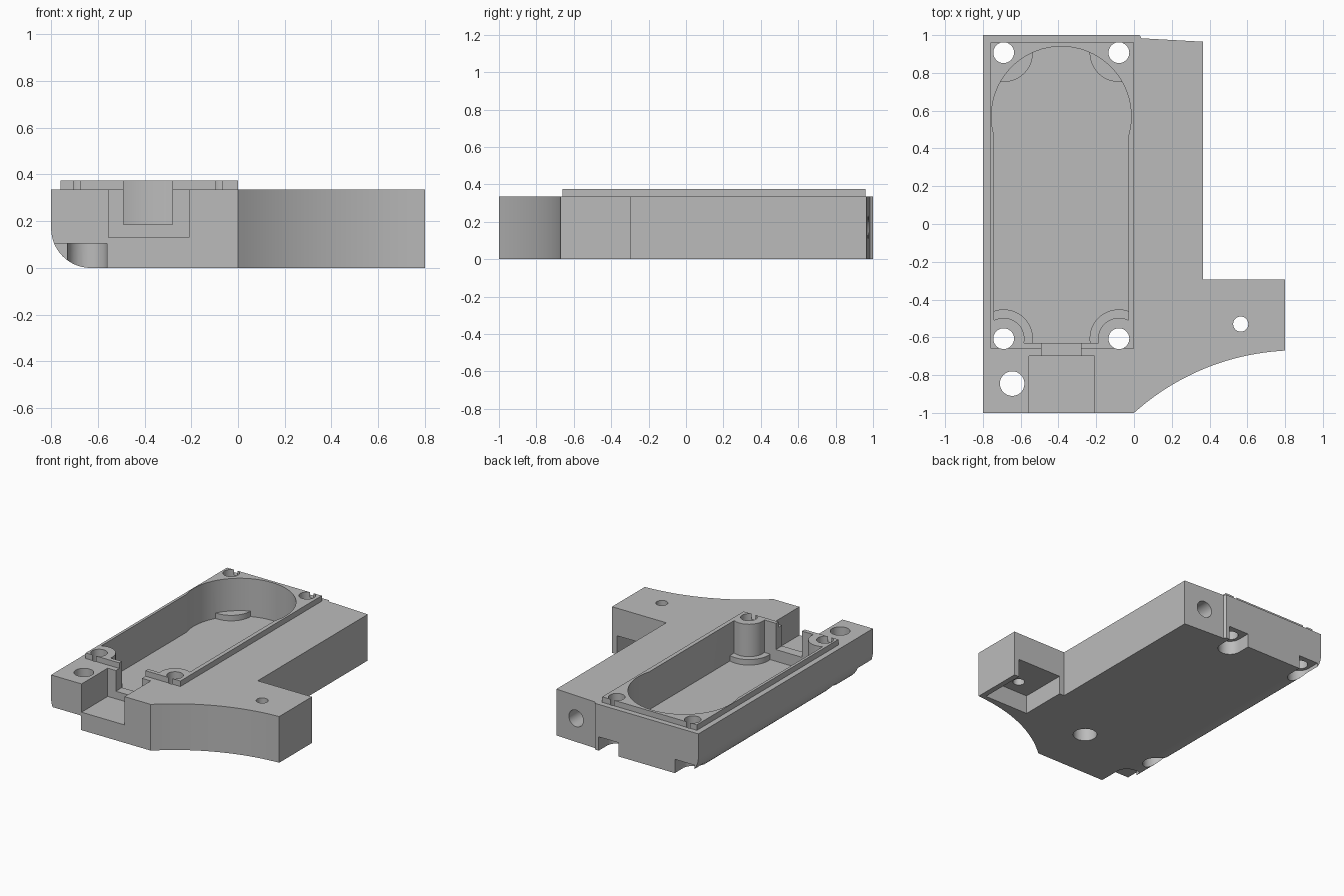
import bpy, bmesh, math

if "Cube" in bpy.data.objects:
    bpy.data.objects.remove(bpy.data.objects["Cube"])

grey = bpy.data.materials.new("plain_grey")
grey.diffuse_color = (0.5, 0.5, 0.5, 1)
grey.use_nodes = True
grey.node_tree.nodes["Principled BSDF"].inputs["Base Color"].default_value = grey.diffuse_color


def prism(name, outline, z0, z1, round_left=0):
    """Extrude a plan outline upward; optionally round the lower left edge."""
    bm = bmesh.new()
    face = bm.faces.new([bm.verts.new((x, y, z0)) for x, y in outline])
    top = bmesh.ops.extrude_face_region(bm, geom=[face])["geom"]
    for v in top:
        if isinstance(v, bmesh.types.BMVert):
            v.co.z = z1
    bmesh.ops.recalc_face_normals(bm, faces=bm.faces)
    if round_left:
        edges = [e for e in bm.edges
                 if all(abs(v.co.x + 0.8) < 1e-4 and v.co.z < 1e-4 for v in e.verts)]
        bmesh.ops.bevel(bm, geom=edges, offset=round_left, segments=14,
                        profile=0.5, affect='EDGES')
    mesh = bpy.data.meshes.new(name)
    bm.to_mesh(mesh)
    bm.free()
    mesh.materials.append(grey)
    ob = bpy.data.objects.new(name, mesh)
    bpy.context.collection.objects.link(ob)
    return ob


def arc(cx, cy, r, a0, a1, n):
    return [(cx + r * math.cos(math.radians(a0 + (a1 - a0) * i / n)),
             cy + r * math.sin(math.radians(a0 + (a1 - a0) * i / n))) for i in range(n + 1)]


def box(name, x0, x1, y0, y1, z0, z1):
    return prism(name, [(x0, y0), (x1, y0), (x1, y1), (x0, y1)], z0, z1)


def disc(name, x, y, r, z0, z1):
    return prism(name, arc(x, y, r, 0, 360, 48)[:-1], z0, z1)


def combine(ob, other, operation='DIFFERENCE'):
    mod = ob.modifiers.new("cut", 'BOOLEAN')
    mod.operation, mod.object, mod.solver = operation, other, 'EXACT'
    bpy.context.view_layer.objects.active = ob
    bpy.ops.object.modifier_apply(modifier=mod.name)
    bpy.data.objects.remove(other)


# Main block with curved front, side arm and rounded lower left edge
a0 = math.degrees(math.atan2(-1 + 1.959, -0.863))
a1 = math.degrees(math.atan2(-0.67 + 1.959, 0.8 - 0.863))
front_curve = arc(0.863, -1.959, 1.29, a0, a1, 24)[1:-1]
plan = ([(-0.8, -1), (0, -1)] + front_curve +
        [(0.8, -0.67), (0.8, -0.295), (0.365, -0.295), (0.365, 0.965),
         (0.04, 0.983), (0.03, 1), (-0.8, 1)])
body = prism("housing", plan, 0, 0.335, round_left=0.17)

# Raised lip around the cavity
combine(body, box("lip", -0.76, 0, -0.66, 0.96, 0.3, 0.375), 'UNION')

# Cavity with rounded back, leaving corner posts and low pads
cavity = prism("cavity", [(-0.74, -0.63), (-0.03, -0.63)] +
               arc(-0.385, 0.57, 0.37, -16.4, 196.4, 40), 0.10, 0.5)
screws = [(x, y) for x in (-0.69, -0.08) for y in (-0.607, 0.907)]
for x, y in screws:
    combine(cavity, disc("pad", x, y, 0.155, 0.05, 0.14))
    if y < 0:
        combine(cavity, disc("post", x, y, 0.11, 0.04, 0.6))
combine(body, cavity)

# Front channel and cable notch
combine(body, box("channel", -0.555, -0.21, -1.1, -0.70, 0.13, 0.5))
combine(body, box("notch", -0.49, -0.28, -0.75, -0.6, 0.185, 0.5))

# Screw holes, with nut recesses underneath; the back ones open to the rear
for x, y in screws:
    combine(body, disc("screw_hole", x, y, 0.055, -0.1, 0.5))
    if y < 0:
        combine(body, disc("nut_recess", x, y, 0.08, -0.1, 0.1))
    else:
        slot = arc(x, y, 0.08, 180, 360, 24) + [(x + 0.08, 1.1), (x - 0.08, 1.1)]
        combine(body, prism("nut_slot", slot, -0.1, 0.1))

# Mounting hole with a corner recess underneath
combine(body, disc("mount_hole", -0.645, -0.845, 0.065, -0.1, 0.5))
corner = arc(-0.645, -0.845, 0.085, 0, 180, 24) + [(-0.73, -0.845), (-0.9, -0.845),
                                                  (-0.9, -1.1), (-0.56, -1.1)]
del corner[24]
combine(body, prism("corner_recess", corner, -0.1, 0.105))

# Arm pocket open at the rear, and its hole
combine(body, box("arm_pocket", 0.405, 0.76, -0.64, -0.2, -0.1, 0.135))
combine(body, disc("arm_hole", 0.565, -0.53, 0.04, -0.1, 0.5))

# Horizontal bore in the back face
bore = disc("bore", 0, 0, 0.06, 0, 0.7)
bore.rotation_euler.x = math.radians(-90)
bore.location = (0.2, 0.4, 0.17)
bpy.context.view_layer.update()
combine(body, bore)

# Smooth curves, sharp edges
bpy.ops.object.select_all(action='DESELECT')
body.select_set(True)
bpy.context.view_layer.objects.active = body
bpy.ops.object.shade_smooth_by_angle(angle=math.radians(30))
